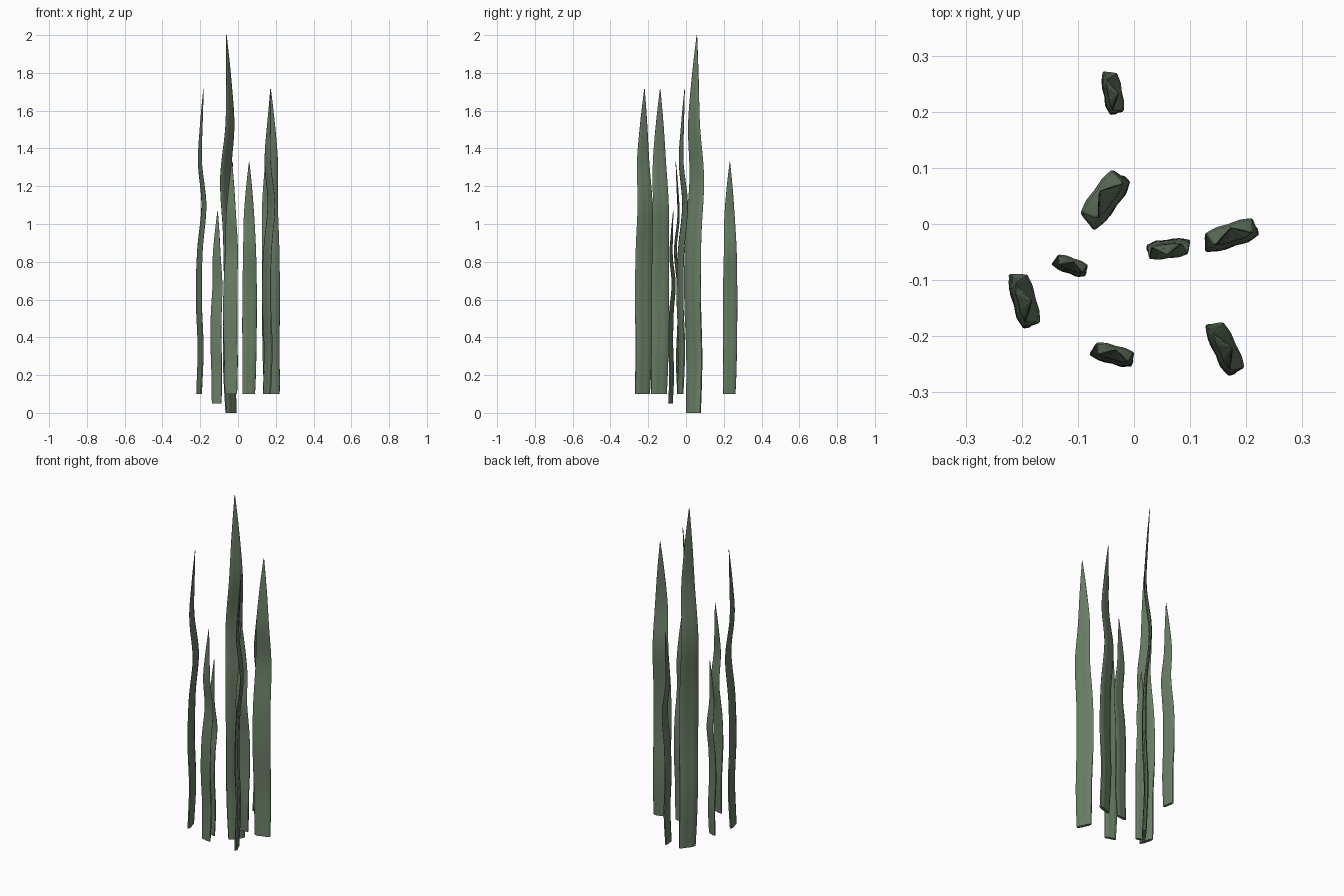
import bpy, bmesh, math

if "Cube" in bpy.data.objects:
    bpy.data.objects.remove(bpy.data.objects["Cube"])

green = bpy.data.materials.new("leaf_green")
green.diffuse_color = (0.14, 0.205, 0.13, 1)
green.use_nodes = True
green.node_tree.nodes["Principled BSDF"].inputs["Base Color"].default_value = green.diffuse_color

# Leaf shape along its length (0 = base, 1 = tip), sizes for a 1.61 long leaf
WIDTH = [(0, .86), (.06, .92), (.2, .97), (.35, 1), (.5, .96), (.62, .88),
         (.75, .74), (.85, .52), (.93, .28), (1, .03)]
THICK = [(0, .019), (.3, .018), (.5, .014), (.7, .011), (.9, .008), (1, .002)]
BEND = [(0, 0), (.15, .009), (.31, 0), (.47, .006), (.62, .027), (.76, .005),
        (.88, .012), (1, .024)]
SWAY = [(0, 0), (.4, -.006), (.65, -.002), (1, 0)]


def curve(keys, t):
    """Smooth interpolation through the keys."""
    i = 0
    while i < len(keys) - 2 and t > keys[i + 1][0]:
        i += 1

    def slope(k):
        a, b = keys[max(k - 1, 0)], keys[min(k + 1, len(keys) - 1)]
        return (b[1] - a[1]) / (b[0] - a[0])
    (t0, v0), (t1, v1) = keys[i], keys[i + 1]
    h = t1 - t0
    s = (t - t0) / h
    return (v0 * (2*s**3 - 3*s*s + 1) + v1 * (3*s*s - 2*s**3)
            + h * slope(i) * (s**3 - 2*s*s + s) + h * slope(i + 1) * (s**3 - s*s))


def blade(name, x, y, z0, z1, width, angle, rows=32, sides=24):
    a = math.radians(angle)
    u, n = (math.cos(a), math.sin(a)), (-math.sin(a), math.cos(a))
    k = (z1 - z0) / 1.61
    bm = bmesh.new()
    rings = []
    for r in range(rows + 1):
        t = r / rows
        w = width / 2 * curve(WIDTH, t)
        th = k ** 0.5 * curve(THICK, t) / 2
        ring = []
        for j in range(sides):
            f = 2 * math.pi * j / sides
            # Rounded flat section with shallow lengthwise ridges
            du = w * math.cos(f)
            ridge = 1 + 0.14 * math.cos(6 * f)
            side = math.copysign(abs(math.sin(f)) ** 0.7, math.sin(f))
            dn = th * side * ridge + k * curve(BEND, t)
            du += k * curve(SWAY, t)
            ring.append(bm.verts.new((x + u[0] * du + n[0] * dn,
                                      y + u[1] * du + n[1] * dn,
                                      z0 + (z1 - z0) * t)))
        rings.append(ring)
    for lo, hi in zip(rings, rings[1:]):
        for j in range(sides):
            m = (j + 1) % sides
            bm.faces.new((lo[j], lo[m], hi[m], hi[j]))
    bm.faces.new(rings[0][::-1])
    bm.faces.new(rings[-1])
    bmesh.ops.recalc_face_normals(bm, faces=bm.faces)
    mesh = bpy.data.meshes.new(name)
    bm.to_mesh(mesh)
    bm.free()
    mesh.materials.append(green)
    ob = bpy.data.objects.new(name, mesh)
    bpy.context.collection.objects.link(ob)
    bpy.context.view_layer.objects.active = ob
    ob.select_set(True)
    bpy.ops.object.shade_smooth_by_angle(angle=math.radians(50))
    ob.select_set(False)


# Tall centre leaf
blade("tall_leaf", -.037, .04, 0, 2.0, .108, 54)
# Long leaves
blade("long_leaf_right", .18, -.03, .1, 1.715, .1, 18)
blade("long_leaf_left", -.206, -.143, .1, 1.715, .1, -75)
blade("long_leaf_front", .153, -.23, .1, 1.715, .1, -65)
# Medium leaves
blade("medium_leaf_back", -.046, .229, .1, 1.33, .078, -80)
blade("medium_leaf_middle", .057, -.036, .1, 1.33, .078, 187)
blade("medium_leaf_front", -.037, -.242, .1, 1.33, .078, -15)
# Short leaf
blade("short_leaf", -.113, -.082, .05, 1.07, .063, -20)
